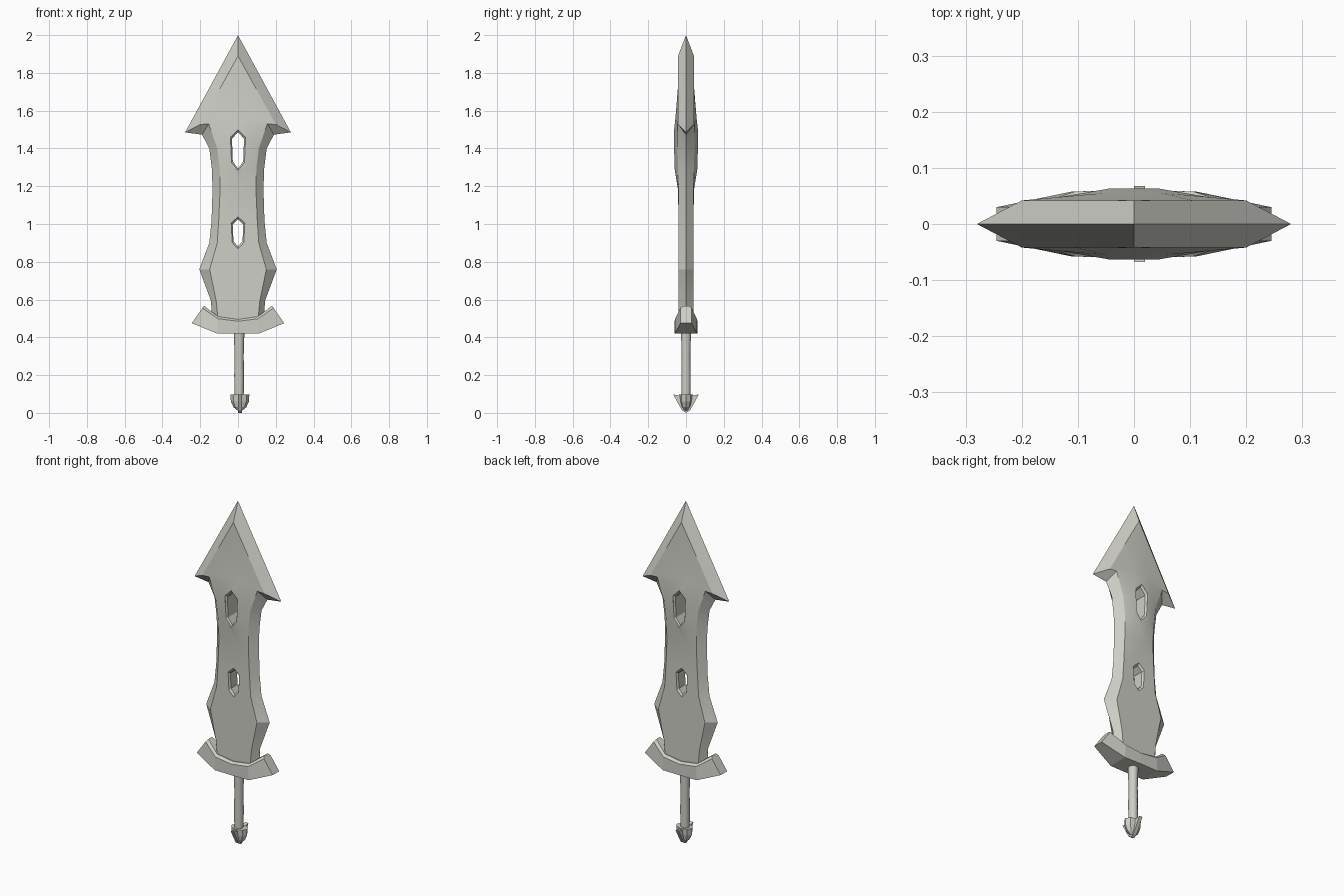
import bpy, bmesh
from math import cos, sin, pi

cube = bpy.data.objects.get("Cube")
if cube:
    bpy.data.objects.remove(cube, do_unlink=True)

steel = bpy.data.materials.new("pale_grey_steel")
steel.use_nodes = True
colour = (0.62, 0.62, 0.57, 1)
steel.diffuse_color = colour
steel.node_tree.nodes["Principled BSDF"].inputs["Base Color"].default_value = colour


def loft(name, rings):
    """Skin a list of equal-length closed rings and cap both ends."""
    bm = bmesh.new()
    loops = [[bm.verts.new(p) for p in ring] for ring in rings]
    n = len(rings[0])
    for a, b in zip(loops, loops[1:]):
        for i in range(n):
            j = (i + 1) % n
            bm.faces.new((a[i], a[j], b[j], b[i]))
    bm.faces.new(loops[0][::-1])
    bm.faces.new(loops[-1])
    bmesh.ops.remove_doubles(bm, verts=bm.verts, dist=0.0005)
    bmesh.ops.recalc_face_normals(bm, faces=bm.faces)
    mesh = bpy.data.meshes.new(name)
    bm.to_mesh(mesh)
    bm.free()
    mesh.materials.append(steel)
    obj = bpy.data.objects.new(name, mesh)
    bpy.context.collection.objects.link(obj)
    return obj


def select(obj):
    bpy.ops.object.select_all(action='DESELECT')
    obj.select_set(True)
    bpy.context.view_layer.objects.active = obj


def soften(obj, degrees):
    select(obj)
    bpy.ops.object.shade_smooth_by_angle(angle=degrees * pi / 180)


# Blade: sharp rim, bevel line and raised middle, each as (x, z), then thicknesses
def blade_ring(rim, bevel, middle, t_bevel, t_middle):
    half = [(bevel, t_bevel), (middle, t_middle)]
    front = [(x, -t, z) for (x, z), t in half] + [(-x, -t, z) for (x, z), t in half[::-1]]
    back = [(x, -y, z) for x, y, z in front[::-1]]
    return [(rim[0], 0, rim[1])] + front + [(-rim[0], 0, rim[1])] + back


def level(z, rim, bevel, t_bevel=0.04, t_middle=0.04):
    return blade_ring((rim, z), (bevel, z), (0.045, z), t_bevel, t_middle)


blade = loft("blade", [
    level(0.48, 0.14, 0.105),
    level(0.59, 0.142, 0.115),
    level(0.76, 0.205, 0.15),
    level(0.90, 0.152, 0.11),
    level(1.02, 0.14, 0.102),
    level(1.18, 0.135, 0.095, 0.04, 0.042),
    level(1.29, 0.138, 0.097, 0.043, 0.06),
    level(1.40, 0.152, 0.11, 0.044, 0.063),
    blade_ring((0.19, 1.473), (0.155, 1.53), (0.045, 1.5), 0.044, 0.063),
    blade_ring((0.28, 1.485), (0.2, 1.527), (0.045, 1.56), 0.042, 0.056),
    blade_ring((0.163, 1.7), (0.105, 1.7), (0.04, 1.72), 0.042, 0.043),
    blade_ring((0, 2), (0, 1.89), (0, 1.89), 0.042, 0.042),
])


# Hexagonal windows with a chamfered rim, cut through the blade
def window_cutter(name, low, high, width, depth):
    mid = (low + high) / 2
    tall = (high - low) / 2

    def ring(y, s):
        w, t = width - s, tall - 1.6 * s
        return [(0, y, mid + t), (w, y, mid + t * 0.62), (w * 0.86, y, mid - t * 0.6),
                (0, y, mid - t), (-w * 0.86, y, mid - t * 0.6), (-w, y, mid + t * 0.62)]
    inner = depth - 0.01
    obj = loft(name, [ring(-0.12, 0), ring(-depth, 0), ring(-inner, 0.008),
                      ring(inner, 0.008), ring(depth, 0), ring(0.12, 0)])
    obj.hide_render = True
    return obj


for spec in (("upper_window_cutter", 1.28, 1.5, 0.04, 0.062),
             ("lower_window_cutter", 0.868, 1.038, 0.036, 0.04)):
    cutter = window_cutter(*spec)
    cut = blade.modifiers.new("window", 'BOOLEAN')
    cut.object = cutter
    cut.solver = 'EXACT'
    select(blade)
    bpy.ops.object.modifier_apply(modifier=cut.name)
    bpy.data.objects.remove(cutter, do_unlink=True)
soften(blade, 22)


# Guard: upswept bar with chamfered upper edges, thinner at the ends
def guard_ring(side, x_low, z_low, x_high, z_high, depth):
    xs, zs = x_low + (x_high - x_low) * 0.87, z_low + (z_high - z_low) * 0.87
    half = [(x_low, depth, z_low), (xs, depth, zs), (x_high, depth - 0.014, z_high)]
    return [(side * x, -y, z) for x, y, z in half] + [(side * x, y, z) for x, y, z in half[::-1]]


end = (0.245, 0.475, 0.18, 0.567, 0.03)
shoulder = (0.11, 0.42, 0.105, 0.51, 0.058)
loft("guard", [guard_ring(-1, *end), guard_ring(-1, *shoulder),
               guard_ring(1, 0, 0.42, 0, 0.495, 0.06),
               guard_ring(1, *shoulder), guard_ring(1, *end)])


# Grip and pommel: turned rings of (z, x radius, y radius)
def turned(name, rows, sides, centre):
    return loft(name, [[(centre + rx * cos(2 * pi * i / sides), ry * sin(2 * pi * i / sides), z)
                        for i in range(sides)] for z, rx, ry in rows])


grip = turned("grip", [(0.08, 0.024, 0.024), (0.2, 0.026, 0.026), (0.3, 0.024, 0.024),
                       (0.43, 0.028, 0.028)], 10, 0.006)
soften(grip, 40)
turned("pommel", [(0.006, 0.004, 0.004), (0.03, 0.034, 0.024), (0.06, 0.048, 0.032),
                  (0.098, 0.05, 0.036)], 8, 0.01)

# Flared prongs on the front and back of the pommel
for name, s in (("front_prong", -1), ("back_prong", 1)):
    profile = [(0, 0.0), (0.02, 0.012), (0.042, 0.05), (0.068, 0.098), (0.03, 0.09), (0, 0.08)]
    loft(name, [[(x, s * y, z) for y, z in profile] for x in (0.0, 0.02)])
